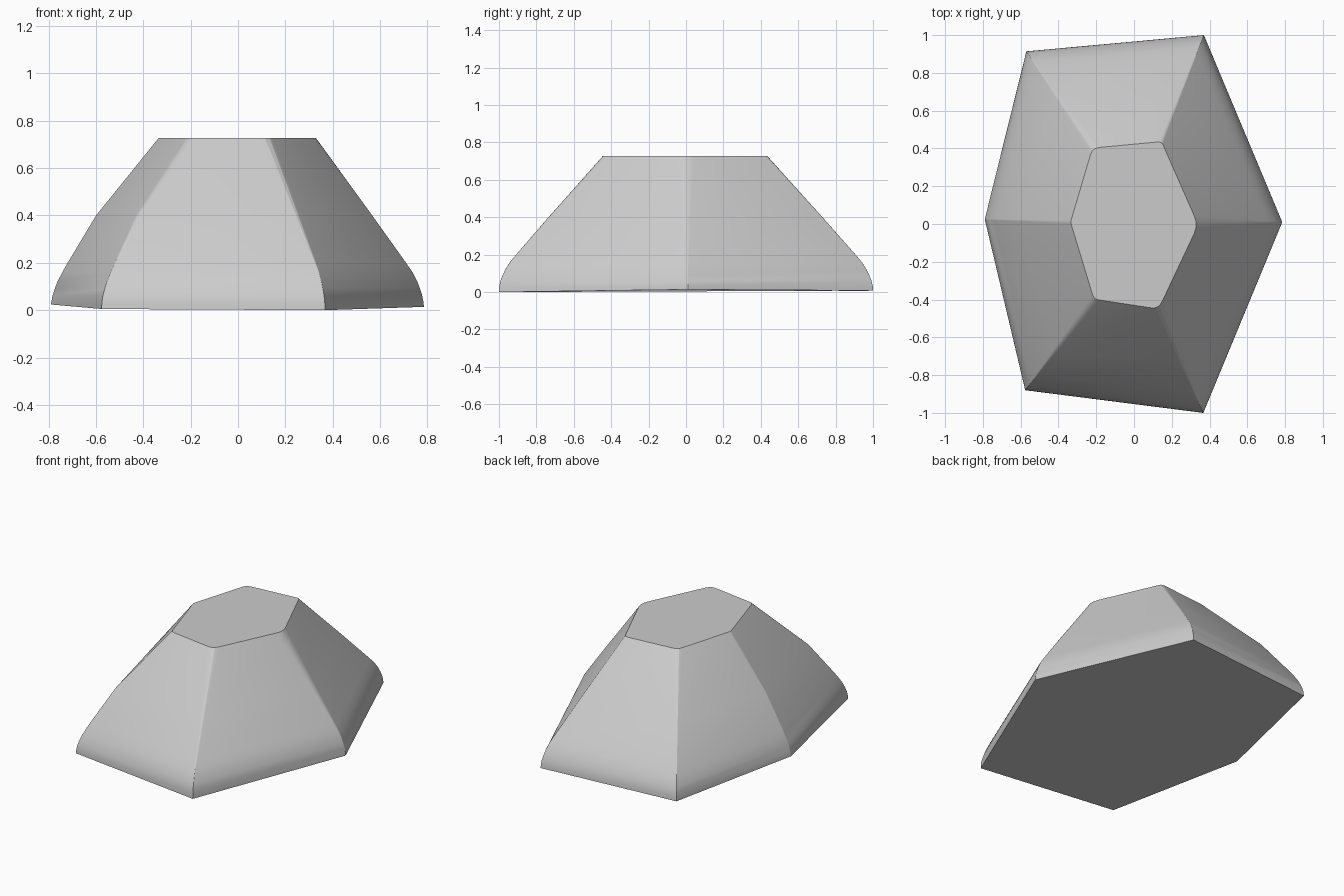
import bpy, bmesh
from mathutils import Vector

if "Cube" in bpy.data.objects:
    bpy.data.objects.remove(bpy.data.objects["Cube"])

# Corners counter-clockwise: base xyz, top xy, extra bulge, top rounding
CORNERS = [
    ((0.785, 0.010, 0.014), (0.340, -0.005), 0.00, 0.050),
    ((0.370, 1.000, 0.008), (0.146, 0.436), 0.00, 0.020),
    ((-0.570, 0.914, 0.005), (-0.220, 0.402), 0.06, 0.035),
    ((-0.790, 0.025, 0.024), (-0.336, 0.010), 0.06, 0.010),
    ((-0.576, -0.880, 0.005), (-0.212, -0.398), 0.07, 0.025),
    ((0.367, -1.000, 0.000), (0.130, -0.450), 0.00, 0.040),
]
# Side profile: height, inward travel from base to top
PROFILE = [(0.0, 0.0), (0.03, 0.002), (0.06, 0.014), (0.09, 0.035),
           (0.12, 0.06), (0.16, 0.105), (0.20, 0.165), (0.40, 0.478), (0.728, 1.0)]
STEPS = 4


def ring(z, f):
    """Hexagon section with corners that get rounder toward the top."""
    pts = []
    for base, top, bulge, _ in CORNERS:
        g = f - bulge * (1 - abs(z - 0.40) / (0.24 if z < 0.4 else 0.328)) \
            if z > 0.16 else f
        p = Vector(base[:2]).lerp(Vector(top), g)
        pts.append(Vector((p.x, p.y, max(z, base[2]) if z > 0 else base[2])))
    out = []
    for i, p in enumerate(pts):
        r = CORNERS[i][3] * f
        a = p + (pts[i - 1] - p).normalized() * r
        b = p + (pts[(i + 1) % 6] - p).normalized() * r
        for k in range(STEPS):
            t = k / (STEPS - 1)
            out.append(a * (1 - t) ** 2 + p * 2 * t * (1 - t) + b * t * t)
    return out


# Faceted tapered block, lofted through the sections
bm = bmesh.new()
rings = [[bm.verts.new(p) for p in ring(z, f)] for z, f in PROFILE]
n = len(rings[0])
for lo, hi in zip(rings, rings[1:]):
    for i in range(n):
        j = (i + 1) % n
        bm.faces.new((lo[i], lo[j], hi[j], hi[i]))
bm.faces.new(rings[-1])
bm.faces.new(rings[0][::-1])
bmesh.ops.remove_doubles(bm, verts=bm.verts, dist=0.0005)
bmesh.ops.recalc_face_normals(bm, faces=bm.faces)
mesh = bpy.data.meshes.new("tapered_block")
bm.to_mesh(mesh)
bm.free()
block = bpy.data.objects.new("tapered_block", mesh)
bpy.context.collection.objects.link(block)
bpy.context.view_layer.objects.active = block
block.select_set(True)
bpy.ops.object.shade_smooth_by_angle(angle=0.3)
